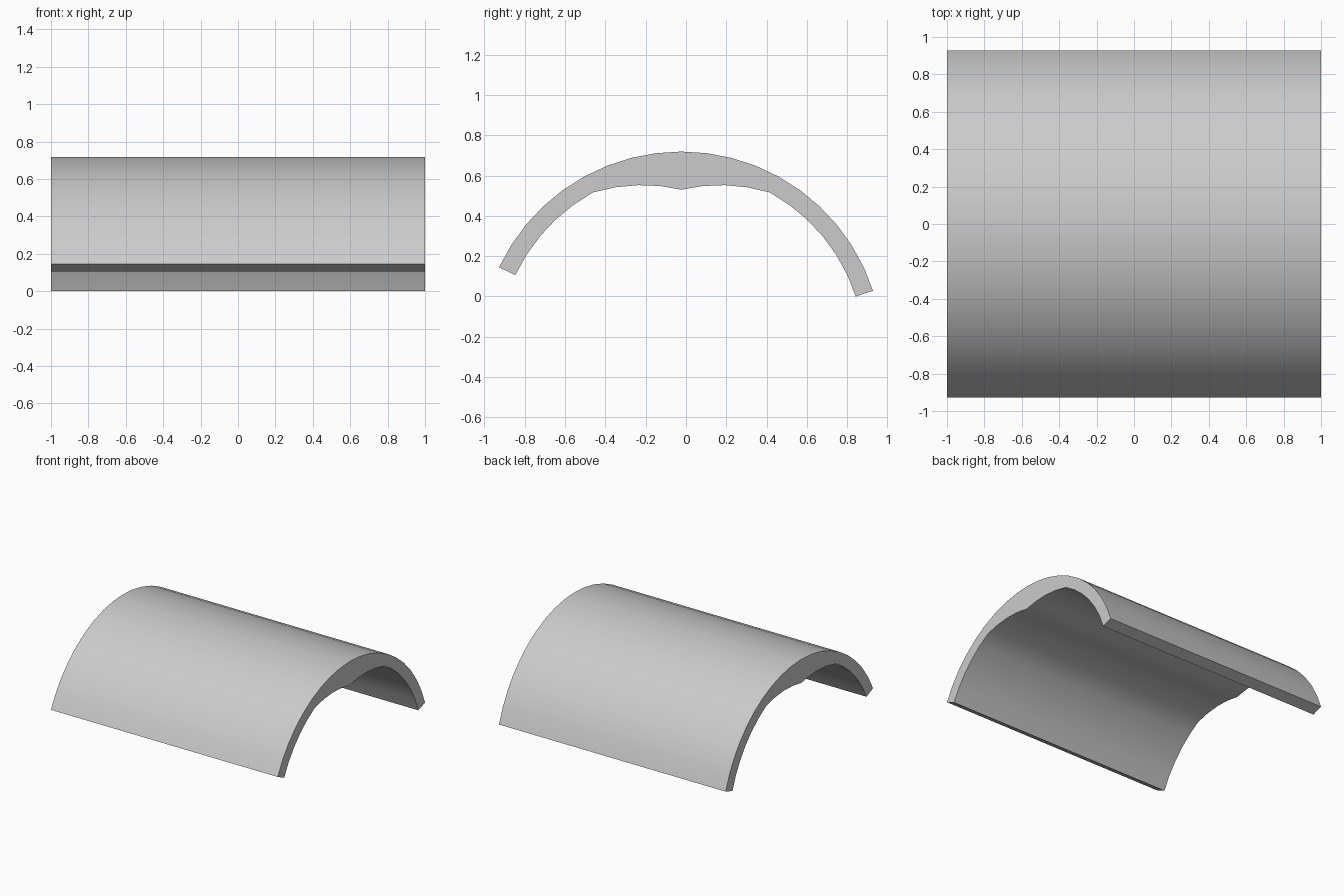
import bpy, bmesh
from math import sin, cos, radians

if "Cube" in bpy.data.objects:
    bpy.data.objects.remove(bpy.data.objects["Cube"])

STEP = radians(7.2)          # 50-sided circle
OUTER, INNER, CROWN = 1.0, 0.91, 0.811
FIRST, LAST = -9, 10         # arc steps either side of the crown
CY = -0.023                  # arc centre
CZ = -INNER * cos(LAST * STEP)


def point(radius, i):
    return (-1.0, CY + radius * sin(i * STEP), CZ + radius * cos(i * STEP))


def inner_radius(i):
    # the shell thickens towards the crown over four steps
    return CROWN + (INNER - CROWN) * min(abs(i), 4) / 4


# Cross-section as a strip of quads, extruded along x
bm = bmesh.new()
steps = range(FIRST, LAST + 1)
outer = [bm.verts.new(point(OUTER, i)) for i in steps]
inner = [bm.verts.new(point(inner_radius(i), i)) for i in steps]
section = [bm.faces.new((outer[k], outer[k + 1], inner[k + 1], inner[k]))
           for k in range(len(outer) - 1)]
result = bmesh.ops.extrude_face_region(bm, geom=section, use_keep_orig=True)
moved = [v for v in result["geom"] if isinstance(v, bmesh.types.BMVert)]
bmesh.ops.translate(bm, verts=moved, vec=(2.0, 0, 0))
bmesh.ops.recalc_face_normals(bm, faces=bm.faces)

mesh = bpy.data.meshes.new("arched_shell")
bm.to_mesh(mesh)
bm.free()
shell = bpy.data.objects.new("arched_shell", mesh)
bpy.context.collection.objects.link(shell)

# Smooth curved surfaces, sharp rims
bpy.context.view_layer.objects.active = shell
shell.select_set(True)
bpy.ops.object.shade_smooth_by_angle(angle=radians(30))
